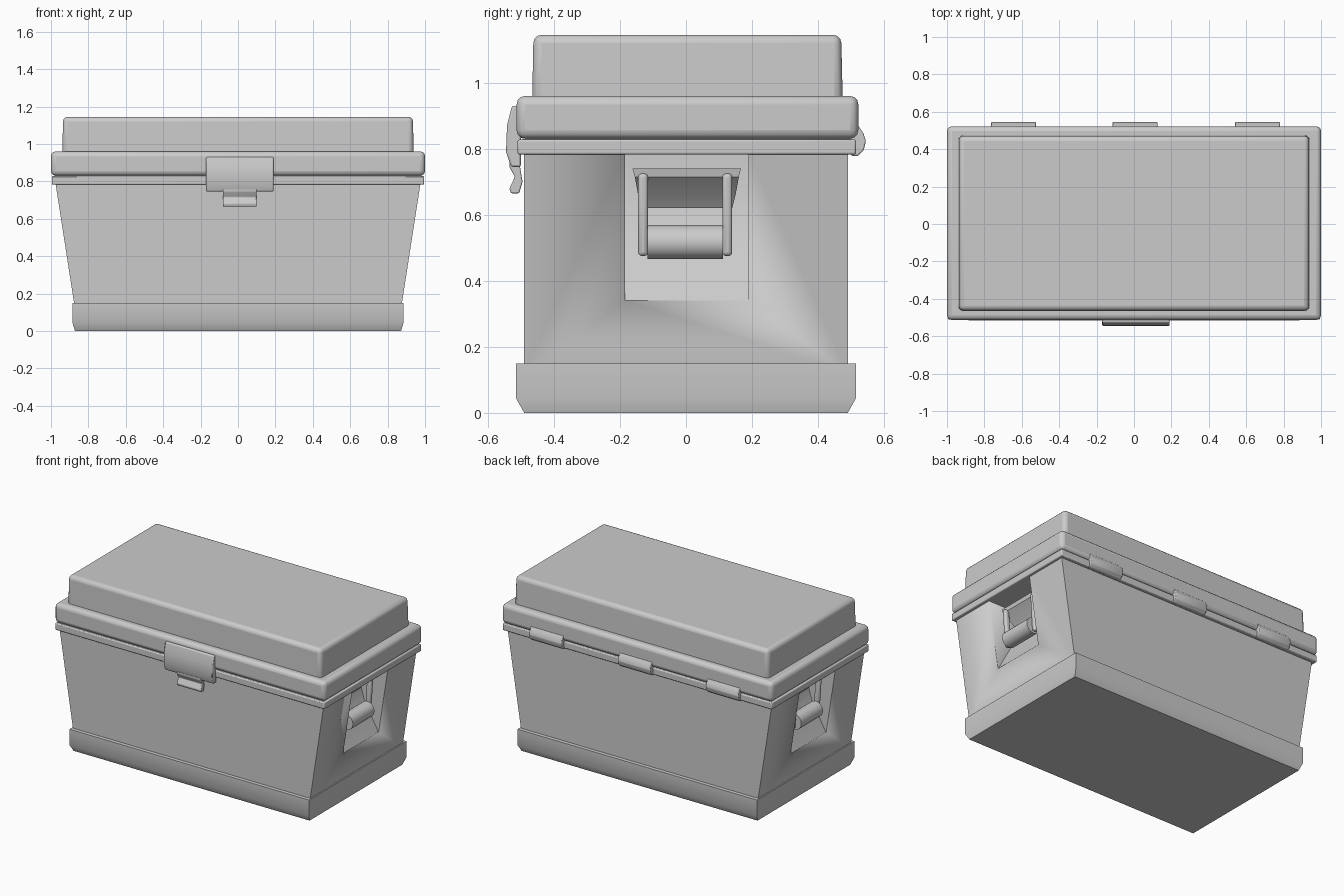
import bpy, bmesh, math

if "Cube" in bpy.data.objects:
    bpy.data.objects.remove(bpy.data.objects["Cube"])


def finish(name, bm, bevel=0.0, segments=3, mirror=False):
    bmesh.ops.recalc_face_normals(bm, faces=bm.faces[:])
    mesh = bpy.data.meshes.new(name)
    bm.to_mesh(mesh)
    bm.free()
    ob = bpy.data.objects.new(name, mesh)
    bpy.context.collection.objects.link(ob)
    if bevel:
        mod = ob.modifiers.new("bevel", "BEVEL")
        mod.width, mod.segments = bevel, segments
        mod.limit_method = "ANGLE"
        mod.angle_limit = math.radians(25)
    if mirror:
        mod = ob.modifiers.new("mirror", "MIRROR")
        mod.use_mirror_merge = False
    bpy.ops.object.select_all(action="DESELECT")
    ob.select_set(True)
    bpy.context.view_layer.objects.active = ob
    bpy.ops.object.shade_smooth_by_angle(angle=math.radians(35))
    return ob


def loft(name, sections, **kw):
    """Stack of rectangles (x0, x1, y0, y1, z) joined from bottom to top."""
    bm = bmesh.new()
    rings = [[bm.verts.new(p) for p in
              ((x0, y0, z), (x1, y0, z), (x1, y1, z), (x0, y1, z))]
             for x0, x1, y0, y1, z in sections]
    for a, b in zip(rings, rings[1:]):
        for i in range(4):
            j = (i + 1) % 4
            bm.faces.new((a[i], a[j], b[j], b[i]))
    bm.faces.new(rings[0][::-1])
    bm.faces.new(rings[-1])
    return finish(name, bm, **kw)


def prism(name, profile, lo, hi, axis, **kw):
    """Extrude a (y,z) profile along x, or an (x,z) profile along y."""
    bm = bmesh.new()
    def point(t, p):
        return (t, p[0], p[1]) if axis == "x" else (p[0], t, p[1])
    a = [bm.verts.new(point(lo, p)) for p in profile]
    b = [bm.verts.new(point(hi, p)) for p in profile]
    bm.faces.new(a)
    bm.faces.new(b[::-1])
    n = len(profile)
    for i in range(n):
        j = (i + 1) % n
        bm.faces.new((a[i], b[i], b[j], a[j]))
    return finish(name, bm, **kw)


def circle(cx, cz, r, n):
    return [(cx + r * math.cos(2 * math.pi * (i + .5) / n),
             cz + r * math.sin(2 * math.pi * (i + .5) / n)) for i in range(n)]


# Base skirt with a chamfered lower edge
loft("base", [(-.872, .872, -.49, .49, 0), (-.885, .885, -.515, .515, .045),
              (-.885, .885, -.515, .515, .15)])

# Tapered body, with sloped handle pockets cut in both ends
body = loft("body", [(-.872, .872, -.49, .49, .12), (-.975, .975, -.49, .49, .785)])
for s in (-1, 1):
    cutter = prism("pocket_cutter", [(s * x, z) for x, z in
                   ((.904, .34), (.80, .53), (.765, .65), (.76, .82), (1.1, .82), (1.1, .34))],
                   -.185, .19, "y")
    cutter.hide_render = True
    mod = body.modifiers.new("pocket", "BOOLEAN")
    mod.operation, mod.object, mod.solver = "DIFFERENCE", cutter, "EXACT"
    bpy.context.view_layer.objects.active = body
    bpy.ops.object.modifier_apply(modifier=mod.name)
    bpy.data.objects.remove(cutter)

# Body flange, lid rim and raised lid top
loft("body_flange", [(-.995, .995, -.51, .515, .782), (-.995, .995, -.51, .515, .828)],
     bevel=.006, segments=2)
loft("lid_gasket", [(-.98, .98, -.495, .50, .82), (-.98, .98, -.495, .50, .85)])
loft("lid_rim", [(-1, 1, -.513, .522, .83), (-1, 1, -.513, .522, .96)], bevel=.026)
loft("lid_top", [(-.94, .94, -.466, .475, .93), (-.935, .935, -.462, .47, 1.145)], bevel=.025)

# Front latch and its pull tab
prism("latch", [(-.50, .93), (-.527, .93), (-.542, .87), (-.545, .79), (-.53, .745), (-.50, .745)],
      -.17, .19, "x", bevel=.006, segments=2)
prism("latch_tab", [(-.505, .76), (-.535, .76), (-.535, .745), (-.518, .715), (-.535, .68),
                    (-.53, .665), (-.505, .665), (-.495, .70)], -.08, .10, "x",
      bevel=.004, segments=2)

# Three rear hinges
for i, x in enumerate((-.645, .005, .66)):
    prism(f"hinge_{i + 1}", [(.50, .868), (.523, .868), (.538, .845), (.545, .822),
                             (.538, .795), (.52, .778), (.50, .778)],
          x - .12, x + .12, "x", bevel=.004, segments=2)

# Handle mounts: lipped block narrowing downward inside each pocket
loft("handle_mount", [(.74, .80, -.135, .14, .62), (.74, .83, -.145, .15, .66),
                      (.74, .89, -.155, .16, .715), (.74, .895, -.162, .166, .74)],
     mirror=True)

# Drop handles: round grip between two arms
prism("handle_grip", circle(.878, .517, .052, 24), -.116, .112, "y", mirror=True)
for name, y in (("handle_arm_front", -.13), ("handle_arm_back", .125)):
    loft(name, [(.855, .89, y - .015, y + .015, .475), (.872, .907, y - .015, y + .015, .725)],
         bevel=.012, mirror=True)
